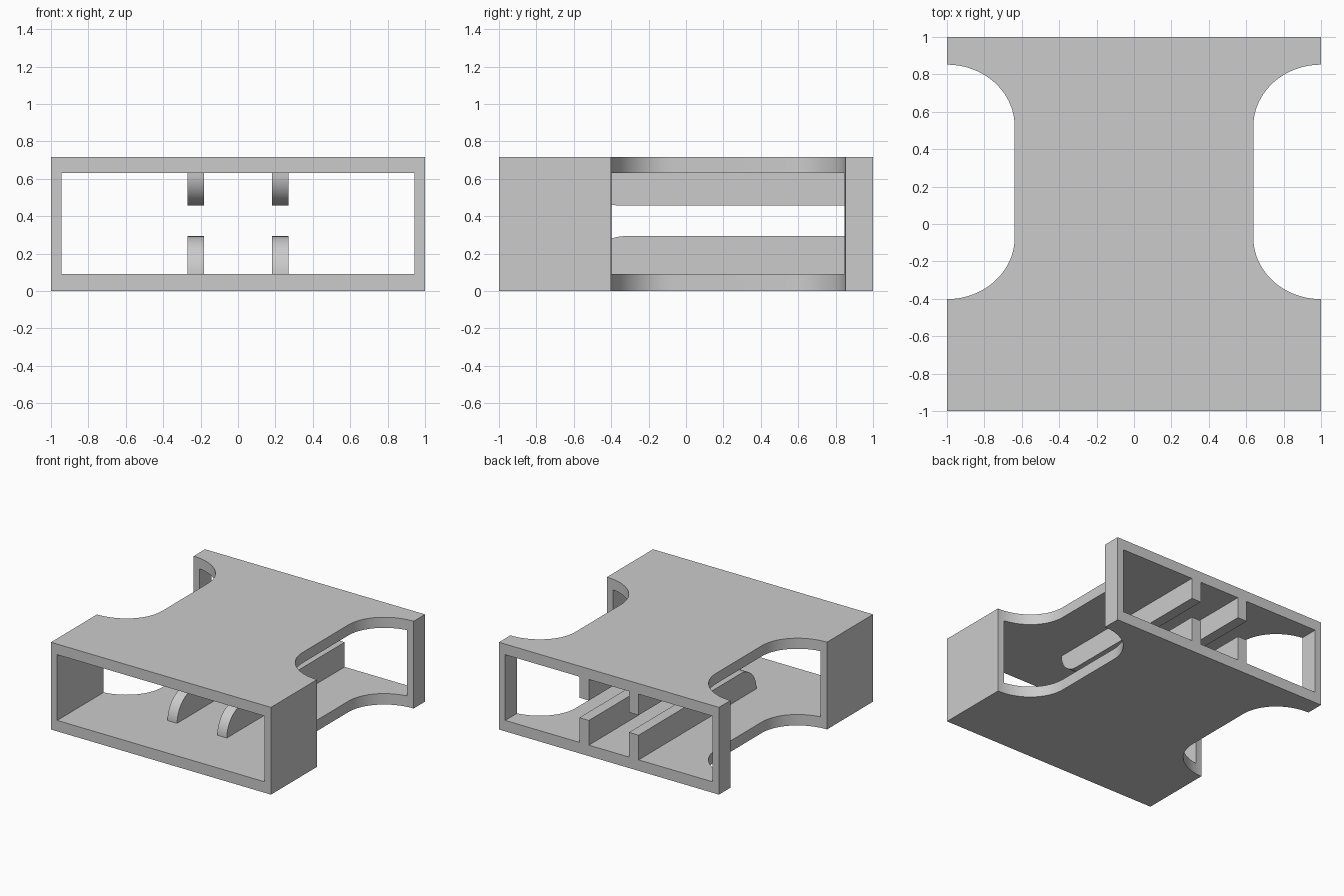
import bpy
import bmesh
from math import cos, sin, pi, radians
from mathutils import Vector

cube = bpy.data.objects.get("Cube")
if cube:
    bpy.data.objects.remove(cube, do_unlink=True)

grey = bpy.data.materials.new("plain grey")
grey.use_nodes = True
GREY = (0.6, 0.6, 0.6, 1)
grey.diffuse_color = GREY
grey.node_tree.nodes["Principled BSDF"].inputs["Base Color"].default_value = GREY

HEIGHT = 0.717
FLOOR, CEILING = 0.09, 0.63


def prism(name, points, offset):
    """Extrude a flat outline along an offset into a closed solid."""
    bm = bmesh.new()
    face = bm.faces.new([bm.verts.new(p) for p in points])
    result = bmesh.ops.extrude_face_region(bm, geom=[face], use_keep_orig=True)
    moved = [v for v in result["geom"] if isinstance(v, bmesh.types.BMVert)]
    bmesh.ops.translate(bm, verts=moved, vec=Vector(offset))
    bmesh.ops.recalc_face_normals(bm, faces=bm.faces)
    mesh = bpy.data.meshes.new(name)
    bm.to_mesh(mesh)
    bm.free()
    mesh.materials.append(grey)
    obj = bpy.data.objects.new(name, mesh)
    bpy.context.collection.objects.link(obj)
    return obj


def block(name, x, y0, y1, z0, z1):
    """Box centred on x = 0."""
    return prism(name, [(-x, y0, z0), (x, y0, z0), (x, y0, z1), (-x, y0, z1)],
                 (0, y1 - y0, 0))


def arc(cx, cy, rx, ry, start, end, steps=20):
    angles = [radians(start + (end - start) * i / steps) for i in range(steps + 1)]
    return [(cx + rx * cos(a), cy + ry * sin(a)) for a in angles]


def select_only(obj):
    bpy.ops.object.select_all(action='DESELECT')
    obj.select_set(True)
    bpy.context.view_layer.objects.active = obj


def cut(target, cutter):
    """Subtract a cutter and discard it."""
    cutter.hide_render = True
    mod = target.modifiers.new("cut", 'BOOLEAN')
    mod.operation = 'DIFFERENCE'
    mod.solver = 'EXACT'
    mod.object = cutter
    select_only(target)
    bpy.ops.object.modifier_apply(modifier=mod.name)
    bpy.data.objects.remove(cutter, do_unlink=True)


# Rectangular sleeve, open at the front and back
sleeve = block("sleeve", 1, -1, 1, 0, HEIGHT)
cut(sleeve, block("opening_cutter", 0.943, -1.2, 1.2, FLOOR, CEILING))

# Rounded notch through each side
notch_front, notch_back = -0.402, 0.852
depth, corner = 0.362, 0.33
outline = arc(1, notch_back - corner, depth, corner, 90, 180)
outline += arc(1, notch_front + corner, depth, corner, 180, 270)
outline += [(1.2, notch_front), (1.2, notch_back)]
for side in (-1, 1):
    points = [(side * x, y, -0.2) for x, y in outline]
    cut(sleeve, prism("notch_cutter", points, (0, 0, HEIGHT + 0.4)))

# Guide rails on floor and ceiling, rounded at the free front corner
RAIL_FRONT, RAIL_WIDTH = -0.53, 0.087


def rail(name, x, root, edge):
    drop = edge - root
    nose = arc(RAIL_FRONT + abs(drop), root, abs(drop), drop, 180, 90)
    profile = nose + [(1, edge), (1, root)]
    return prism(name, [(x - RAIL_WIDTH / 2, y, z) for y, z in profile],
                 (RAIL_WIDTH, 0, 0))


parts = [sleeve]
for label, x in (("left", 0.226), ("right", -0.226)):
    parts.append(rail(label + "_lower_rail", x, FLOOR, 0.293))
    parts.append(rail(label + "_upper_rail", x, CEILING, 0.457))

for part in parts:
    select_only(part)
    bpy.ops.object.shade_smooth_by_angle(angle=pi / 6)
